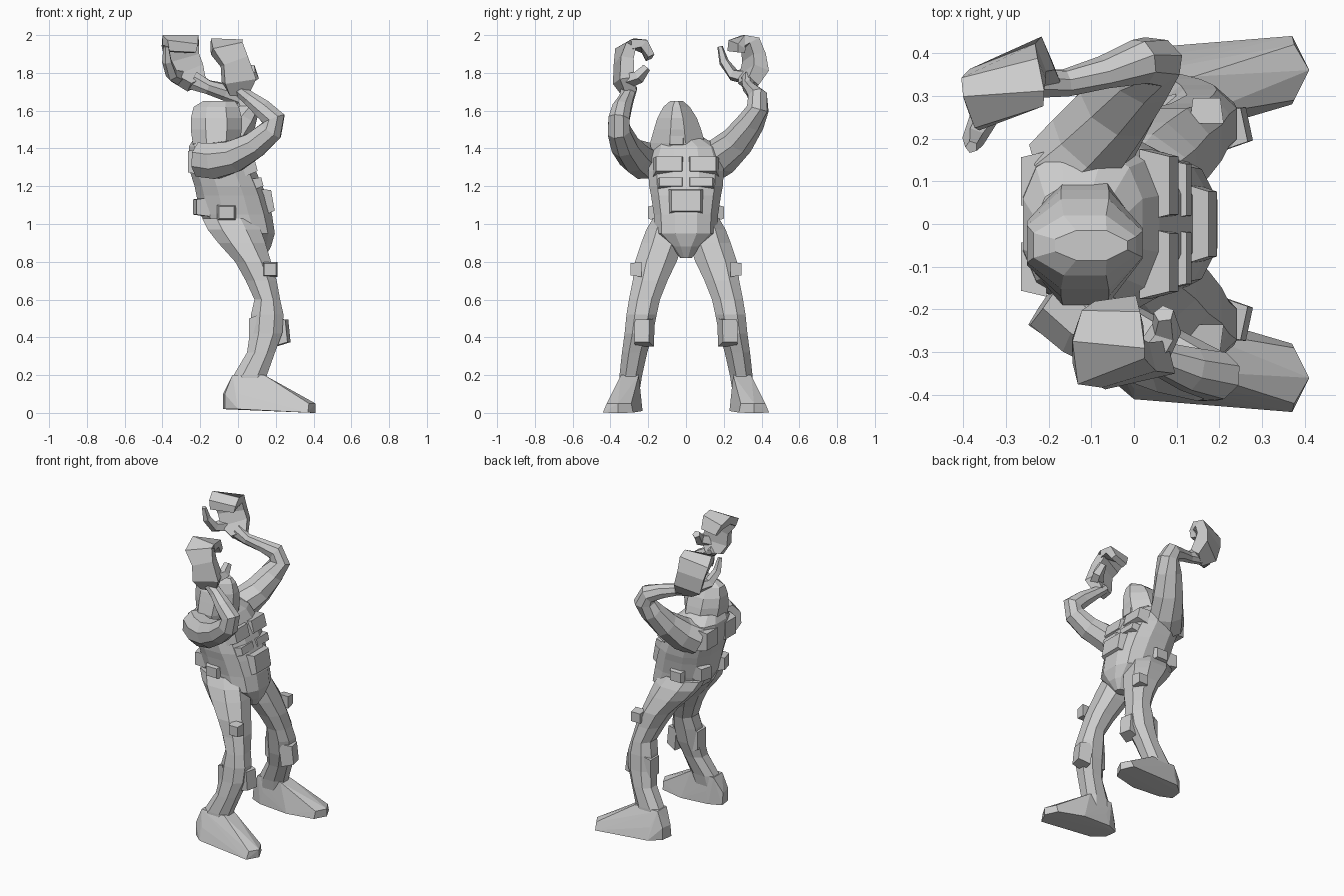
import bpy, bmesh, math
from mathutils import Vector, Euler


def finish(bm, name, mirror=False):
    bmesh.ops.recalc_face_normals(bm, faces=bm.faces)
    me = bpy.data.meshes.new(name)
    bm.to_mesh(me)
    bm.free()
    ob = bpy.data.objects.new(name, me)
    bpy.context.collection.objects.link(ob)
    if mirror:
        m = ob.modifiers.new("mirror", 'MIRROR')
        m.use_axis = (False, True, False)
        m.use_mirror_merge = False
    return ob


def skin(name, rings, mirror=False):
    bm = bmesh.new()
    vs = [[bm.verts.new(p) for p in r] for r in rings]
    n = len(vs[0])
    for a, b in zip(vs, vs[1:]):
        for i in range(n):
            j = (i + 1) % n
            bm.faces.new((a[i], a[j], b[j], b[i]))
    bm.faces.new(vs[0])
    bm.faces.new(vs[-1])
    return finish(bm, name, mirror)


def stack(name, rows, n, mirror=False, front=1.0, power=1.0):
    """Horizontal rings: z, cx, cy, rx, ry; front narrows +x, power < 1 is boxier."""
    rings = []
    for z, cx, cy, rx, ry in rows:
        ring = []
        for i in range(n):
            t = 2 * math.pi * (i + .5) / n
            c, s = math.cos(t), math.sin(t)
            m = math.cos(math.pi / n) ** power
            w = front if c > .5 else 1
            ring.append((cx + rx / m * math.copysign(abs(c) ** power, c),
                         cy + ry / m * w * math.copysign(abs(s) ** power, s), z))
        rings.append(ring)
    return skin(name, rings, mirror)


def tube(name, pts, side, n=8):
    """Rings across a path: x, y, z, half size along side, other half size."""
    rings = []
    P = [Vector(p[:3]) for p in pts]
    for i, p in enumerate(pts):
        t = (P[min(i + 1, len(P) - 1)] - P[max(i - 1, 0)]).normalized()
        u = Vector(side)
        u = (u - t * u.dot(t)).normalized()
        v = t.cross(u)
        k = 1 / math.cos(math.pi / n)
        rings.append([P[i] + u * (p[3] * k * math.cos(2 * math.pi * (j + .5) / n))
                      + v * (p[4] * k * math.sin(2 * math.pi * (j + .5) / n)) for j in range(n)])
    return skin(name, rings)


def hull(name, pts, mirror=False):
    bm = bmesh.new()
    for p in pts:
        bm.verts.new(p)
    r = bmesh.ops.convex_hull(bm, input=bm.verts[:])
    junk = set(r["geom_interior"]) | set(r["geom_unused"])
    bmesh.ops.delete(bm, geom=[g for g in junk if isinstance(g, bmesh.types.BMVert)], context='VERTS')
    return finish(bm, name, mirror)


def block(name, c, size, rot=(0, 0, 0), taper=.8, mirror=True):
    """Plate tapering towards its local +x face."""
    R = Euler([math.radians(a) for a in rot]).to_matrix()
    pts = []
    for sx in (-1, 1):
        f = taper if sx > 0 else 1
        for sy in (-1, 1):
            for sz in (-1, 1):
                pts.append(Vector(c) + R @ Vector((sx * size[0] / 2, sy * f * size[1] / 2, sz * f * size[2] / 2)))
    return hull(name, pts, mirror)


# Torso and head
stack("torso", [(.82, .1, 0, .04, .03), (.88, .075, 0, .1, .08), (.95, .03, 0, .165, .165),
                (1.05, -.01, 0, .19, .17), (1.15, -.035, 0, .185, .185), (1.2, -.05, 0, .18, .195),
                (1.28, -.08, 0, .175, .2), (1.35, -.1, 0, .16, .19), (1.41, -.12, 0, .14, .17),
                (1.46, -.13, -.03, .1, .12)], 12, power=.8)
stack("head", [(1.36, -.11, -.04, .11, .14), (1.43, -.115, -.045, .125, .145), (1.5, -.115, -.045, .135, .125),
               (1.56, -.115, -.047, .135, .105), (1.62, -.115, -.05, .12, .07), (1.65, -.1, -.05, .085, .035)],
      8, front=.7)
block("face_guard", (-.01, -.05, 1.47), (.05, .1, .14), taper=.7, mirror=False)

# Torso plates, mostly sunk into the body
block("chest_plate", (.06, .09, 1.31), (.07, .17, .1), (0, -15, 0))
block("rib_plate", (.095, .08, 1.215), (.07, .15, .06), (0, -15, 0))
block("belly_plate", (.155, 0, 1.12), (.06, .19, .14), (0, -10, 0), mirror=False)
block("shoulder_blade", (-.235, .1, 1.33), (.06, .14, .14), (0, 0, 180))
block("back_pouch", (-.195, .1, 1.09), (.07, .1, .1), (0, 0, 165))
block("side_pouch", (-.06, .185, 1.06), (.03, .1, .08), (0, 0, 90))

# Legs and feet
stack("leg", [(1.03, -.05, .1, .14, .075), (.97, -.02, .11, .14, .1), (.9, .02, .125, .125, .112),
              (.8, .08, .16, .095, .11), (.7, .123, .19, .082, .092), (.6, .155, .22, .068, .082),
              (.52, .155, .235, .086, .08), (.42, .148, .25, .086, .075), (.32, .122, .272, .074, .067),
              (.2, .065, .292, .088, .06), (.12, .05, .3, .09, .055)], 8, mirror=True, power=.9)
sole = [(-.08, .27), (-.07, .35), (0, .41), (.37, .44), (.41, .36), (.37, .28), (.2, .23), (0, .235)]
hull("foot", [(x, y, .02 - .05 * max(x, 0)) for x, y in sole]
     + [(.41, .36, .05), (.375, .29, .05), (.375, .42, .05)]
     + [(-.08, .28, .1), (-.07, .35, .1), (.0, .385, .1), (.02, .24, .1)]
     + [(x, y, .2) for x in (-.03, .14) for y in (.25, .345)], True)
block("knee_pad", (.225, .225, .43), (.08, .1, .15), (0, -6, 12))
block("thigh_pouch", (.17, .265, .76), (.06, .08, .08), (0, 0, 90))
block("calf_strap", (.078, .25, .44), (.04, .11, .15), (0, 0, 180))

# Right arm, forearm folded back
tube("right_arm", [(-.2, -.17, 1.34, .08, .09), (-.12, -.225, 1.335, .085, .095), (-.02, -.275, 1.36, .082, .085),
                   (.09, -.325, 1.42, .072, .07), (.175, -.355, 1.495, .06, .062), (.19, -.355, 1.555, .055, .06),
                   (.13, -.34, 1.61, .05, .05), (.06, -.315, 1.665, .038, .038), (-.01, -.3, 1.72, .04, .03)],
     (0, 1, 0))
# Left arm, raised outward
tube("left_arm", [(-.16, .12, 1.32, .1, .1), (-.1, .19, 1.36, .1, .095), (-.04, .275, 1.44, .09, .08),
                  (.015, .345, 1.54, .077, .066), (.045, .38, 1.61, .065, .056), (.015, .38, 1.67, .055, .05),
                  (-.07, .355, 1.7, .044, .035), (-.16, .33, 1.725, .036, .03), (-.24, .33, 1.76, .05, .035)],
     (1, 0, .5))

# Hands: curled slabs with a thumb
tube("right_hand", [(0, -.3, 1.69, .05, .03), (.005, -.33, 1.76, .085, .04), (-.02, -.33, 1.86, .07, .035),
                    (-.06, -.32, 1.93, .085, .03), (-.06, -.28, 1.955, .085, .025),
                    (-.05, -.22, 1.94, .07, .025), (-.04, -.19, 1.88, .05, .018)], (1, .25, 0), 4)
tube("right_thumb", [(.04, -.31, 1.76, .035, .035), (.075, -.25, 1.78, .03, .03),
                     (.07, -.21, 1.83, .02, .02)], (0, 0, 1), 5)
tube("left_hand", [(-.22, .33, 1.74, .05, .035), (-.27, .36, 1.8, .085, .045), (-.295, .36, 1.88, .085, .035),
                   (-.305, .34, 1.95, .095, .03), (-.305, .305, 1.972, .095, .028),
                   (-.3, .27, 1.95, .085, .025), (-.3, .265, 1.91, .075, .02)], (1, .4, 0), 4)
tube("left_thumb", [(-.31, .33, 1.78, .035, .035), (-.35, .25, 1.79, .028, .028),
                    (-.375, .2, 1.86, .022, .022), (-.38, .18, 1.94, .012, .012)], (1, 0, 0), 5)
